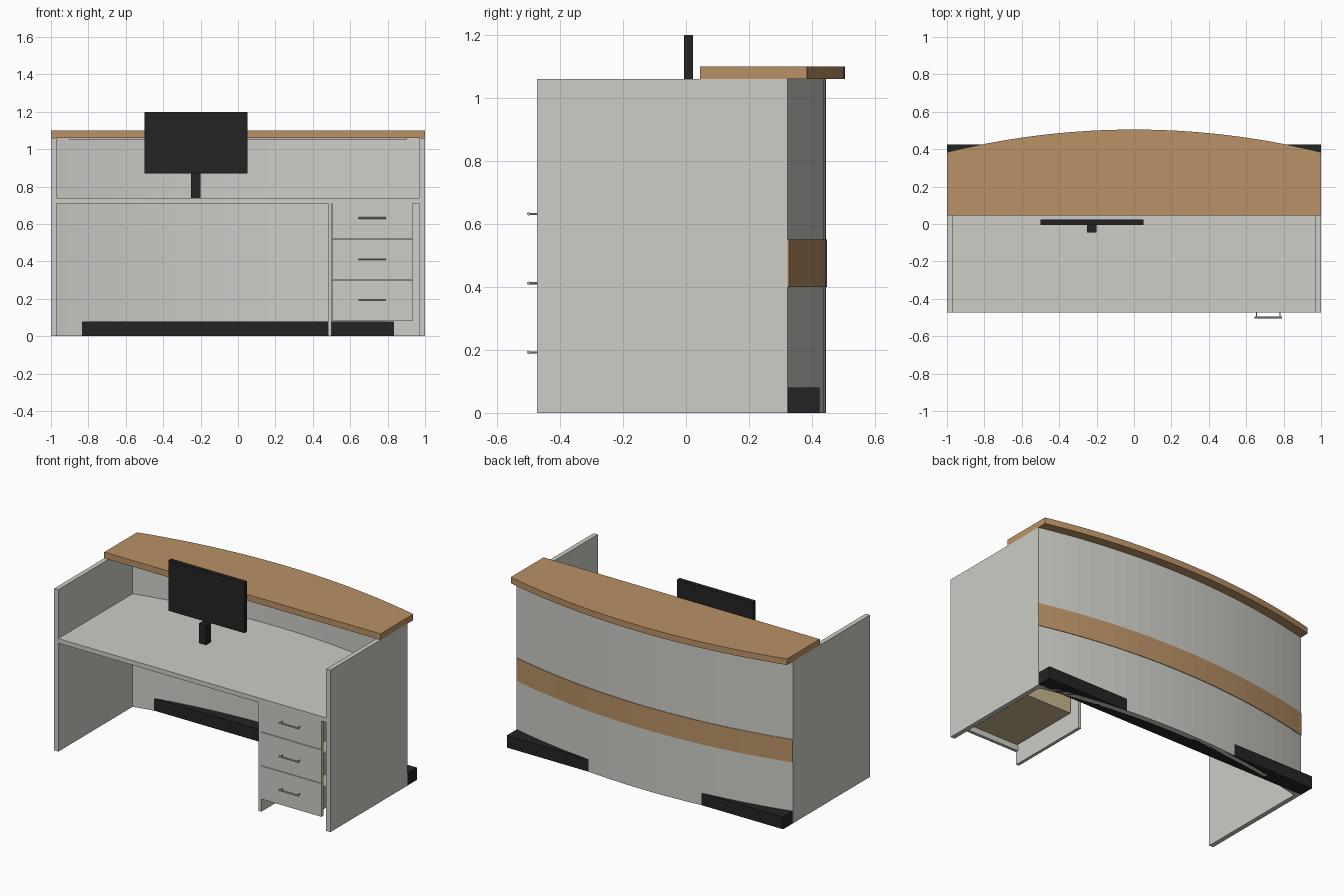
import bpy, bmesh
from math import sqrt

cube = bpy.data.objects.get("Cube")
if cube:
    bpy.data.objects.remove(cube, do_unlink=True)


def material(name, r, g, b):
    lin = [((c / 255 + 0.055) / 1.055) ** 2.4 for c in (r, g, b)] + [1]
    m = bpy.data.materials.new(name)
    m.use_nodes = True
    m.diffuse_color = lin
    m.node_tree.nodes["Principled BSDF"].inputs["Base Color"].default_value = lin
    return m


GREY = material("light grey laminate", 205, 205, 199)
WOOD = material("oak wood", 186, 146, 102)
BLACK = material("black", 36, 36, 36)
BIRCH = material("pale drawer wood", 200, 182, 142)
METAL = material("brushed metal", 190, 190, 190)


def finish(name, bm, mat):
    bmesh.ops.recalc_face_normals(bm, faces=bm.faces)
    me = bpy.data.meshes.new(name)
    bm.to_mesh(me)
    bm.free()
    me.materials.append(mat)
    ob = bpy.data.objects.new(name, me)
    bpy.context.collection.objects.link(ob)
    return ob


def box(name, x, y, z, mat):
    """Box from (min, max) ranges."""
    bm = bmesh.new()
    bmesh.ops.create_cube(bm, size=1)
    for v in bm.verts:
        v.co = [r[0] if c < 0 else r[1] for c, r in zip(v.co, (x, y, z))]
    return finish(name, bm, mat)


def prism(name, outline, z, mat):
    """Extrude a plan outline between two heights."""
    bm = bmesh.new()
    face = bm.faces.new([bm.verts.new((x, y, z[0])) for x, y in outline])
    new = bmesh.ops.extrude_face_region(bm, geom=[face])["geom"]
    for v in new:
        if isinstance(v, bmesh.types.BMVert):
            v.co.z = z[1]
    return finish(name, bm, mat)


BULGE = 0.121
RADIUS = (1 + BULGE ** 2) / (2 * BULGE)


def arc(y_end, half=1.0, steps=24):
    """Bowed line from -half to +half; y_end is its y at x = 1."""
    xs = [half * (2 * i / steps - 1) for i in range(steps + 1)]
    return [(x, y_end + sqrt(RADIUS ** 2 - x * x) - sqrt(RADIUS ** 2 - 1)) for x in xs]


FRONT, BACK, TOP = -0.473, 0.323, 1.06
DESK = 0.74

# Carcass: side panels, bowed back panel, wood band and plinth
for side, s in (("left", 1), ("right", -1)):
    box(side + "_side_panel", sorted((0.97 * s, s)), (FRONT, BACK), (0, TOP), GREY)
inner = BACK - 0.035
prism("curved_back_panel", arc(BACK) + arc(inner)[::-1], (0, TOP), GREY)
prism("wood_band", arc(BACK + 0.004) + arc(BACK - 0.01)[::-1], (0.4, 0.55), WOOD)
box("plinth", (-1, 1), (0.325, 0.424), (0, 0.08), BLACK)

# Counter top and desk surface
prism("counter_top", [(1, 0.045), (-1, 0.045)] + arc(0.384), (TOP, 1.10), WOOD)
box("under_counter_strip", (-0.9, 0.9), (0.2, 0.22), (1.05, TOP), METAL)
prism("desk_surface", [(0.97, FRONT), (-0.97, FRONT)] + arc(inner, 0.97),
      (0.71, DESK), GREY)

# Drawer unit
box("drawer_divider", (0.48, 0.5), (FRONT, 0.09), (0, 0.71), GREY)


def rod(bm, a, b, radius):
    d = b[0] - a[0], b[1] - a[1]
    axis = "X" if abs(d[0]) > abs(d[1]) else "Y"
    from_z = {"X": (0, 1, 0), "Y": (1, 0, 0)}[axis]
    import mathutils
    turn = mathutils.Matrix.Rotation(1.5708, 4, from_z)
    mid = [(p + q) / 2 for p, q in zip(a, b)]
    bmesh.ops.create_cone(bm, cap_ends=True, segments=10, radius1=radius,
                          radius2=radius, depth=max(abs(c) for c in d),
                          matrix=mathutils.Matrix.Translation(mid) @ turn)


def drawer(name, z):
    box(name + "_front", (0.503, 0.935), (FRONT, FRONT + 0.02), (z + 0.003, z + 0.22), GREY)
    # Open-topped drawer body
    lo, hi, y0, y1, x0, x1, t = z + 0.04, z + 0.18, FRONT + 0.02, 0.03, 0.51, 0.93, 0.012
    box(name + "_bottom", (x0, x1), (y0, y1), (lo, lo + t), BIRCH)
    box(name + "_back", (x0 + t, x1 - t), (y1 - t, y1), (lo + t, hi), BIRCH)
    box(name + "_inner_side", (x0, x0 + t), (y0, y1), (lo + t, hi), BIRCH)
    box(name + "_outer_side", (x1 - t, x1), (y0, y1), (lo + t, hi), BIRCH)
    # Bar handle on two posts
    bm = bmesh.new()
    h, bar = z + 0.112, -0.5
    rod(bm, (0.645, bar, h), (0.79, bar, h), 0.005)
    for x in (0.655, 0.78):
        rod(bm, (x, bar, h), (x, FRONT, h), 0.0035)
    handle = finish(name + "_handle", bm, METAL)
    bpy.ops.object.select_all(action="DESELECT")
    handle.select_set(True)
    bpy.context.view_layer.objects.active = handle
    bpy.ops.object.shade_smooth_by_angle()


for i, name in enumerate(("lower_drawer", "middle_drawer", "upper_drawer")):
    drawer(name, 0.08 + 0.22 * i)

# Monitor
box("monitor_stand", (-0.25, -0.2), (-0.045, 0.005), (DESK, 0.87), BLACK)
box("monitor_screen", (-0.5, 0.05), (-0.006, 0.023), (0.87, 1.2), BLACK)
